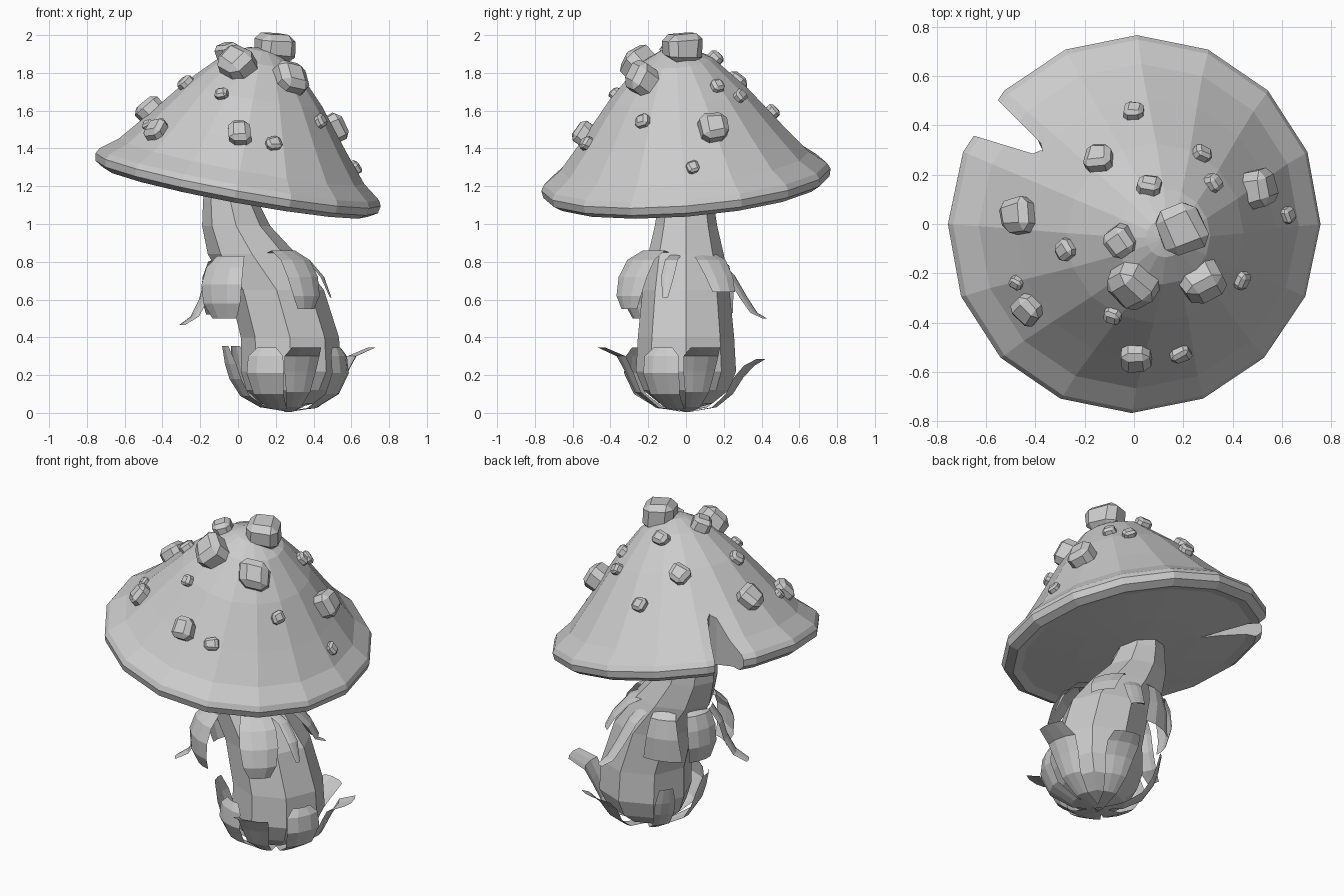
import bpy, bmesh, math, random
from mathutils import Vector, Matrix
from mathutils.bvhtree import BVHTree

random.seed(4)
grey = bpy.data.materials.new("plain grey")
grey.diffuse_color = (0.6, 0.6, 0.6, 1)


def finish(bm, name, recalc=True):
    if recalc:
        bmesh.ops.recalc_face_normals(bm, faces=bm.faces)
    me = bpy.data.meshes.new(name)
    bm.to_mesh(me)
    bm.free()
    me.materials.append(grey)
    ob = bpy.data.objects.new(name, me)
    bpy.context.collection.objects.link(ob)
    return ob


def loft(bm, rings):
    """Skin a list of equal point rings and close both ends."""
    loops = [[bm.verts.new(p) for p in ring] for ring in rings]
    n = len(loops[0])
    for a, b in zip(loops, loops[1:]):
        for i in range(n):
            j = (i + 1) % n
            bm.faces.new((a[i], a[j], b[j], b[i]))
    bm.faces.new(loops[0][::-1])
    bm.faces.new(loops[-1])


def ring(cx, z, rx, ry, n):
    return [(cx + rx * math.cos(math.tau * i / n), ry * math.sin(math.tau * i / n), z)
            for i in range(n)]


# Cap: tilted 16-sided bell with a rolled rim and a slightly bellied underside
tilt = (Matrix.Translation((0, 0, 1.23)) @ Matrix.Rotation(math.radians(10.5), 4, 'Y')
        @ Matrix.Rotation(math.radians(4.5), 4, 'X'))
profile = [(0.05, -0.085), (0.35, -0.075), (0.66, -0.05), (0.715, -0.062), (0.76, -0.035),
           (0.768, 0.005), (0.752, 0.035), (0.66, 0.105), (0.535, 0.255), (0.365, 0.47),
           (0.195, 0.645), (0.08, 0.705), (0.01, 0.715)]
bm = bmesh.new()
loft(bm, [ring(0, z, r, r, 16) for r, z in profile])
bm.transform(tilt)
bmesh.ops.recalc_face_normals(bm, faces=bm.faces)
tree = BVHTree.FromBMesh(bm)
cap = finish(bm, "cap")

# Notch cut out of the cap rim, reaching further in at the underside
outline = [(-0.375, 0.30), (-0.39, 0.34), (-0.55, 0.50), (-0.72, 0.68), (-0.95, 0.46),
           (-0.65, 0.358), (-0.41, 0.285)]
bm = bmesh.new()
loft(bm, [[(x + (inset if i == 0 else 0), y - (inset * 0.75 if i == 0 else 0), z)
           for i, (x, y) in enumerate(outline)]
          for z, inset in ((0.9, 0.08), (1.25, 0.08), (1.6, 0), (2.1, 0))])
cutter = finish(bm, "notch_cutter")
cutter.hide_render = True
cutter.hide_viewport = True
cut = cap.modifiers.new("notch", 'BOOLEAN')
cut.operation = 'DIFFERENCE'
cut.solver = 'EXACT'
cut.object = cutter

# Stem: bent octagonal column with a round foot
stem = [(0.26, 0.02, 0.03, 0.03), (0.26, 0.05, 0.14, 0.14), (0.27, 0.12, 0.225, 0.225),
        (0.28, 0.22, 0.265, 0.265), (0.275, 0.40, 0.26, 0.255), (0.205, 0.65, 0.25, 0.23),
        (0.075, 0.84, 0.235, 0.20), (-0.01, 0.99, 0.18, 0.165), (-0.04, 1.12, 0.145, 0.145),
        (-0.035, 1.24, 0.14, 0.14)]
bm = bmesh.new()
loft(bm, [ring(cx, z, rx, ry, 8) for cx, z, rx, ry in stem])
finish(bm, "stem")


def leaf(name, cx, azimuth, path, widths):
    """Thin ribbon following (radius, height) points, bowed across its width."""
    bm = bmesh.new()
    a = math.radians(azimuth)
    out = Vector((math.cos(a), math.sin(a), 0))
    side = Vector((-out.y, out.x, 0))
    rows = []
    for (r, z), w in zip(path, widths):
        mid = Vector((cx, 0, z)) + out * r
        rows.append([bm.verts.new(mid + side * (w * s / 2) - out * (abs(s) * w * 0.16))
                     for s in (-1, -0.4, 0.4, 1)])
    for p, q in zip(rows, rows[1:]):
        for i in range(3):
            bm.faces.new((p[i], p[i + 1], q[i + 1], q[i]))
    finish(bm, name, recalc=False)


# Lower leaves: cupping the foot, some hugging, some flaring out
hug = [(0.02, 0.01), (0.16, 0.025), (0.29, 0.10), (0.345, 0.21), (0.335, 0.30), (0.305, 0.345)]
flare = [(0.02, 0.005), (0.17, 0.03), (0.28, 0.11), (0.335, 0.22), (0.38, 0.30), (0.48, 0.345)]
low = [(0.02, 0.005), (0.17, 0.03), (0.26, 0.10), (0.32, 0.19), (0.38, 0.25), (0.44, 0.285)]
stand = [(0.02, 0.01), (0.15, 0.03), (0.26, 0.09), (0.32, 0.18), (0.345, 0.26), (0.36, 0.355)]
broad, slim = (0.04, 0.11, 0.17, 0.21, 0.20, 0.11), (0.03, 0.07, 0.10, 0.12, 0.12, 0.08)
flared = (0.04, 0.08, 0.13, 0.17, 0.19, 0.16)
lower = [(-25, hug, broad), (13, flare, flared), (-77, flare, flared), (-112, hug, broad),
         (-163, stand, broad), (142, stand, slim), (73, low, flared)]
for i, (az, path, widths) in enumerate(lower):
    leaf(f"lower_leaf_{i + 1}", 0.26, az, path, widths)

# Upper leaves: a torn skirt draping from the middle of the stem
upper = [
    (-122, [(0.17, 0.83), (0.25, 0.83), (0.32, 0.77), (0.355, 0.68), (0.35, 0.58), (0.31, 0.50)],
     (0.08, 0.17, 0.23, 0.25, 0.23, 0.15)),
    (-47, [(0.17, 0.84), (0.26, 0.86), (0.36, 0.81), (0.42, 0.72), (0.445, 0.62), (0.43, 0.55)],
     (0.11, 0.17, 0.21, 0.22, 0.19, 0.12)),
    (-15, [(0.2, 0.84), (0.31, 0.81), (0.39, 0.72), (0.43, 0.61)], (0.06, 0.07, 0.07, 0.03)),
    (32, [(0.18, 0.85), (0.28, 0.81), (0.36, 0.72), (0.40, 0.64)], (0.14, 0.18, 0.17, 0.14)),
    (62, [(0.19, 0.81), (0.28, 0.73), (0.36, 0.61), (0.42, 0.53), (0.48, 0.50)],
     (0.09, 0.10, 0.09, 0.08, 0.05)),
    (108, [(0.19, 0.82), (0.24, 0.78), (0.265, 0.67), (0.26, 0.53)], (0.12, 0.15, 0.19, 0.23)),
    (163, [(0.20, 0.82), (0.25, 0.80), (0.28, 0.72), (0.29, 0.62), (0.26, 0.52)],
     (0.10, 0.17, 0.20, 0.20, 0.15)),
    (206, [(0.22, 0.79), (0.28, 0.70), (0.31, 0.60), (0.36, 0.51), (0.43, 0.465)],
     (0.10, 0.11, 0.11, 0.10, 0.07)),
]
for i, (az, path, widths) in enumerate(upper):
    leaf(f"upper_leaf_{i + 1}", 0.08, az, path, widths)

# Warts: chamfered blocks seated on the cap (x, y, half size)
warts = [(0.19, -0.02, .092), (-0.05, -0.07, .058), (0, -0.24, .092), (0.27, -0.23, .085),
         (0.06, 0.15, .044), (0.27, 0.28, .035), (0.32, 0.165, .037), (0.49, 0.14, .075),
         (0.615, 0.035, .032), (0.43, -0.225, .037), (0.01, -0.53, .064),
         (0.185, -0.52, .038), (-0.085, -0.365, .035), (-0.425, -0.34, .062),
         (-0.475, -0.235, .027), (-0.272, -0.1, .04), (-0.46, 0.035, .073),
         (-0.135, 0.26, .054), (0, 0.45, .04)]
for i, (x, y, s) in enumerate(warts):
    hit, normal, _, _ = tree.ray_cast(Vector((x, y, 3)), Vector((0, 0, -1)))
    if i == 0:
        normal = Vector((0.05, 0, 1)).normalized()
    bm = bmesh.new()
    bmesh.ops.create_cube(bm, size=2)
    for v in bm.verts:
        v.co += Vector([random.uniform(-0.18, 0.18) for _ in range(3)])
    bmesh.ops.bevel(bm, geom=bm.edges[:], offset=0.45, segments=1, affect='EDGES')
    bmesh.ops.scale(bm, verts=bm.verts, vec=(s, s * 0.95, s * 0.8))
    centre = Vector((0.19, -0.02, 1.932)) if i == 0 else hit + normal * s * 0.18
    bm.transform(Matrix.Translation(centre)
                 @ normal.to_track_quat('Z', 'Y').to_matrix().to_4x4()
                 @ Matrix.Rotation(random.uniform(-0.5, 0.5), 4, 'Z'))
    finish(bm, f"wart_{i + 1}")
